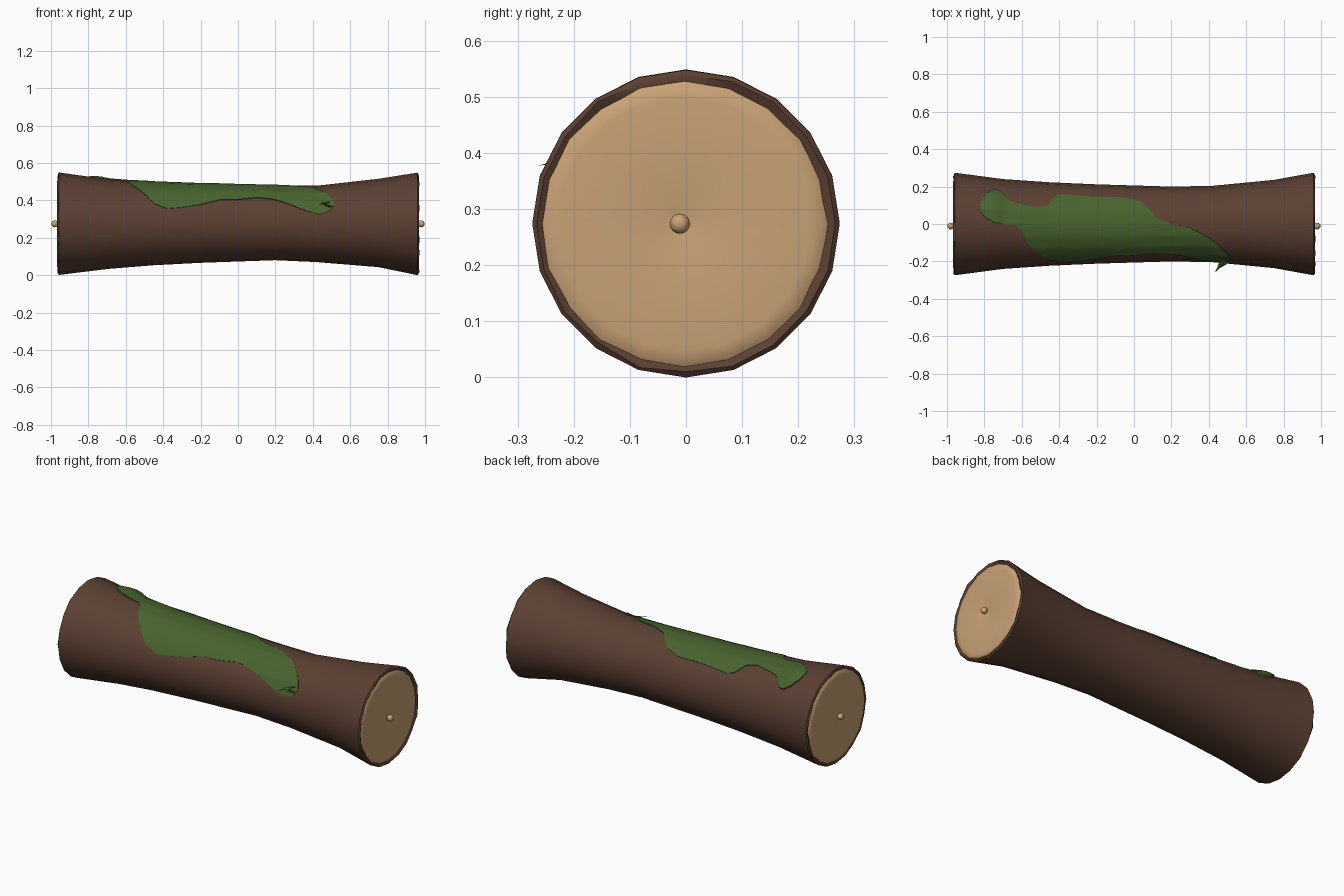
import bpy, math
from mathutils import Vector

if "Cube" in bpy.data.objects:
    bpy.data.objects.remove(bpy.data.objects["Cube"])

N = 20  # sides of the log


def material(name, col):
    m = bpy.data.materials.new(name)
    m.diffuse_color = (*col, 1)
    m.use_nodes = True
    m.node_tree.nodes["Principled BSDF"].inputs["Base Color"].default_value = m.diffuse_color
    return m


BARK = material("bark brown", (0.107, 0.051, 0.033))
WOOD = material("cut wood tan", (0.58, 0.36, 0.178))
MOSS = material("moss green", (0.064, 0.125, 0.028))


def make(name, verts, faces, mat, angle=40):
    me = bpy.data.meshes.new(name)
    me.from_pydata(verts, [], faces)
    me.materials.append(mat)
    ob = bpy.data.objects.new(name, me)
    bpy.context.collection.objects.link(ob)
    bpy.ops.object.select_all(action='DESELECT')
    ob.select_set(True)
    bpy.context.view_layer.objects.active = ob
    bpy.ops.object.shade_smooth_by_angle(angle=math.radians(angle))
    return ob


def lerp(table, x):
    for (a, *p), (b, *q) in zip(table, table[1:]):
        if x <= b:
            t = max(0, (x - a) / (b - a))
            return [u + (v - u) * t for u, v in zip(p, q)]
    return list(table[-1][1:])


# bark profile: x, radius, centre height
PROFILE = [(-0.958, 0.274, 0.275), (-0.7, 0.24, 0.273), (-0.45, 0.223, 0.276),
           (-0.2, 0.212, 0.278), (0.2, 0.2, 0.28), (0.42, 0.204, 0.274),
           (0.75, 0.236, 0.279), (0.96, 0.274, 0.274)]


def on_log(x, ang, lift=0.0):
    """Point on the faceted bark; ang is measured from the top towards +y."""
    r, zc = lerp(PROFILE, x)
    step = 2 * math.pi / N
    r *= math.cos(step / 2) / math.cos(ang % step - step / 2)
    r += lift
    return Vector((x, r * math.sin(ang), zc + r * math.cos(ang)))


# bark: waisted tube with rims turned inwards, slightly ragged
rows = [(-0.948, 0.235, 0.275), (-0.964, 0.266, 0.275)] + PROFILE
rows += [(0.967, 0.266, 0.274), (0.95, 0.235, 0.274)]
verts, faces = [], []
for i, (x, r, zc) in enumerate(rows):
    for k in range(N):
        a = 2 * math.pi * k / N
        rag = 0.004 * math.sin(k * 2.7 + i) if i in (1, len(rows) - 2) else 0
        verts.append((x + rag, r * math.sin(a), zc + (r + rag) * math.cos(a)))
for i in range(len(rows) - 1):
    for k in range(N):
        k2 = (k + 1) % N
        faces.append((i * N + k, (i + 1) * N + k, (i + 1) * N + k2, i * N + k2))
make("bark", verts, faces, BARK, 50)

# cut ends: shallow discs with a dimple, and a knob in the middle
for side, label in ((-1, "left"), (1, "right")):
    prof = [(0.263, 0.952), (0.25, 0.964), (0.225, 0.967), (0.06, 0.966), (0.02, 0.958)]
    verts, faces = [], []
    cy, cz = -0.004, 0.273
    for r, x in prof:
        for k in range(N):
            a = 2 * math.pi * k / N
            verts.append((side * x, cy + r * math.sin(a), cz + r * math.cos(a)))
    for i in range(len(prof) - 1):
        for k in range(N):
            k2 = (k + 1) % N
            f = (i * N + k, (i + 1) * N + k, (i + 1) * N + k2, i * N + k2)
            faces.append(f if side > 0 else f[::-1])
    f = tuple((len(prof) - 1) * N + k for k in range(N))
    faces.append(f[::-1] if side > 0 else f)
    make(label + "_cut_end", verts, faces, WOOD, 60)

    bpy.ops.mesh.primitive_uv_sphere_add(segments=12, ring_count=8, radius=0.018,
                                         location=(side * 0.98, -0.011, 0.274))
    knob = bpy.context.object
    knob.name = label + "_knob"
    knob.data.materials.append(WOOD)
    bpy.ops.object.shade_smooth()

# moss: patch between a back edge and a front edge (x, degrees from top)
BACK = [(-0.825, 18), (-0.815, 30), (-0.79, 40), (-0.75, 47), (-0.71, 46), (-0.68, 33),
        (-0.62, 28), (-0.52, 23), (-0.46, 27), (-0.42, 42), (-0.38, 47), (-0.2, 43),
        (-0.05, 43), (0.03, 36), (0.08, 23), (0.12, 9), (0.2, 0), (0.3, -6),
        (0.4, -20), (0.47, -38), (0.5, -50), (0.515, -60)]
FRONT = [(-0.825, 16), (-0.8, 9), (-0.75, 2), (-0.7, 0), (-0.63, -2), (-0.6, -8),
         (-0.57, -26), (-0.52, -40), (-0.45, -61), (-0.38, -69), (-0.3, -67),
         (-0.2, -62), (-0.1, -54), (0, -53), (0.1, -48), (0.18, -51), (0.25, -57),
         (0.36, -70), (0.44, -76), (0.49, -71), (0.515, -62)]
COLS, ROWS = 110, 20
verts, faces = [], []
for i in range(COLS + 1):
    x = -0.825 + 1.34 * i / COLS
    lo, hi = lerp(FRONT, x)[0], lerp(BACK, x)[0]
    bump = 0.016 * math.exp(-((x + 0.75) / 0.06) ** 2)
    for j in range(ROWS + 1):
        t = min(1, max(0, (j - 1) / (ROWS - 2)))
        edge = j in (0, ROWS)
        a = math.radians(lo + (hi - lo) * t)
        lift = -0.004 if edge else 0.004 + bump * math.sin(math.pi * (0.15 + 0.7 * t))
        verts.append(on_log(x, a, lift))
W = ROWS + 1
for i in range(COLS):
    for j in range(ROWS):
        faces.append((i * W + j, (i + 1) * W + j, (i + 1) * W + j + 1, i * W + j + 1))
make("moss_patch", verts, faces, MOSS, 40)

# moss sprig: a few thin leaves at the front tip of the patch
verts, faces = [], []
for base, tip in (((0.50, -0.17, 0.39), (0.43, -0.262, 0.378)),
                  ((0.51, -0.19, 0.365), (0.46, -0.235, 0.372)),
                  ((0.49, -0.19, 0.36), (0.445, -0.225, 0.395))):
    b, t = Vector(base), Vector(tip)
    m = (b + t) / 2
    n = len(verts)
    verts += [b, m + Vector((0.008, -0.005, 0)), m + Vector((-0.008, 0.005, 0)),
              m + Vector((0, 0, 0.006)), m + Vector((0, 0, -0.004)), t]
    for p, q in ((1, 3), (3, 2), (2, 4), (4, 1)):
        faces += [(n, n + p, n + q), (n + 5, n + q, n + p)]
make("moss_sprig", verts, faces, MOSS, 20)
